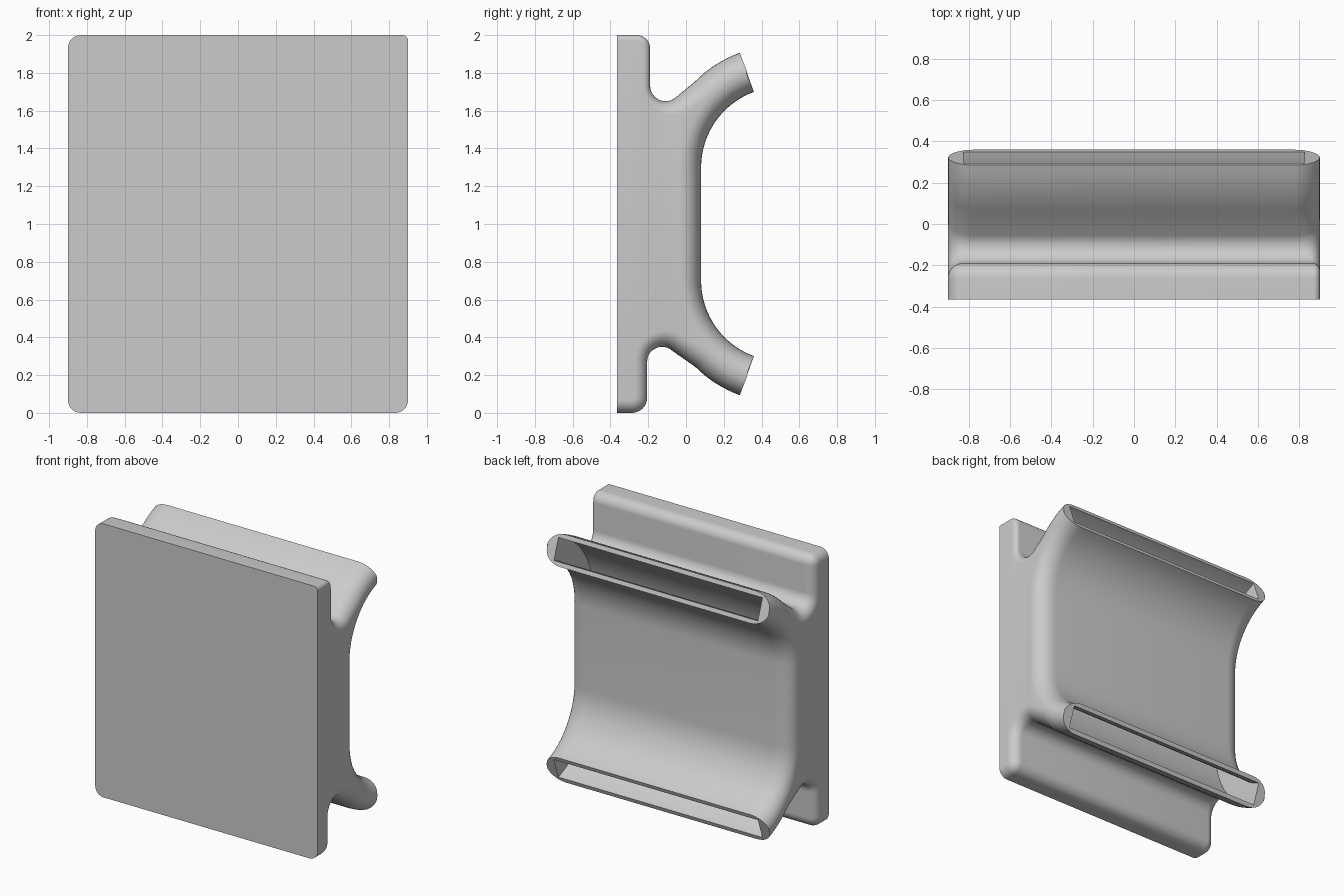
import bpy
import bmesh
from math import cos, sin, pi, radians
from mathutils import Vector

cube = bpy.data.objects.get("Cube")
if cube:
    bpy.data.objects.remove(cube, do_unlink=True)

HALF = 0.9                 # half width along x
BEND_Y, LOW, HIGH = 0.505, 0.7, 1.3   # centres of the two tube bends
INNER, OUTER = 0.425, 0.645           # radii of the bent tube walls
STEPS = 8                  # segments of the rounded side edges

grey = bpy.data.materials.new("light_grey")
grey.use_nodes = True
colour = (0.6, 0.6, 0.6, 1)
grey.diffuse_color = colour
grey.node_tree.nodes["Principled BSDF"].inputs["Base Color"].default_value = colour


def arc(y, z, r, a, b, n):
    """Points of an arc in the side plane, angles in degrees."""
    angles = [radians(a + (b - a) * i / n) for i in range(n + 1)]
    return [Vector((y + r * cos(t), z + r * sin(t))) for t in angles]


def loft(name, rings):
    """Closed solid through matching rings, with a flat cap at each end."""
    bm = bmesh.new()
    loops = [[bm.verts.new(p) for p in ring] for ring in rings]
    n = len(loops[0])
    for a, b in zip(loops, loops[1:]):
        for i in range(n):
            j = (i + 1) % n
            bm.faces.new((a[i], a[j], b[j], b[i]))
    bm.faces.new(loops[0][::-1])
    bm.faces.new(loops[-1])
    bmesh.ops.recalc_face_normals(bm, faces=bm.faces)
    mesh = bpy.data.meshes.new(name)
    bm.to_mesh(mesh)
    bm.free()
    mesh.materials.append(grey)
    obj = bpy.data.objects.new(name, mesh)
    bpy.context.collection.objects.link(obj)
    return obj


# Side profile: plate, concave fillets and the two flared tube ends
profile = [Vector((-0.365, 0))]
profile += arc(-0.286, 0.08, 0.08, -90, 0, 8)
profile += arc(-0.126, 0.27, 0.08, 180, 45, 12)
profile += arc(BEND_Y, LOW, OUTER, 225, 250, 8)
flat_edges = {len(profile) - 1}
profile += arc(BEND_Y, LOW, INNER, 250, 180, 16)
profile += arc(BEND_Y, HIGH, INNER, 180, 110, 16)
flat_edges.add(len(profile) - 1)
profile += arc(BEND_Y, HIGH, OUTER, 110, 135, 8)
profile += arc(-0.108, 1.732, 0.082, -50, -180, 12)
profile += arc(-0.26, 1.93, 0.07, 0, 90, 8)
profile.append(Vector((-0.365, 2)))
flat_edges.add(len(profile) - 1)


def edge_normal(i):
    d = (profile[(i + 1) % len(profile)] - profile[i]).normalized()
    return Vector((d.y, -d.x))


def inset_direction(i):
    """Inward direction that keeps the end faces and the front flat."""
    before = (i - 1) % len(profile)
    if before in flat_edges:
        return -edge_normal(i)
    if i in flat_edges:
        return -edge_normal(before)
    a, b = edge_normal(before), edge_normal(i)
    return -(a + b) / (1 + a.dot(b))


def side_ring(side, t):
    """One ring of the rounded side edge; t runs from 0 (start) to pi/2."""
    ring = []
    for i, p in enumerate(profile):
        blend = min(1, max(0, (p.x + 0.2) / 0.17))
        small = 0.03 if side > 0 and p.y > 1 else 0.068
        r = small + (0.105 - small) * blend
        width = r * (1 + 0.25 * blend)
        q = p + inset_direction(i) * r * (1 - cos(t))
        ring.append((side * (HALF - width * (1 - sin(t))), q.x, q.y))
    return ring


# Body with rounded sides
turns = [pi / 2 * k / STEPS for k in range(STEPS + 1)]
rings = [side_ring(-1, t) for t in reversed(turns)] + [side_ring(1, t) for t in turns]
body = loft("plate_with_curved_tube", rings)

# Curved rectangular channel through the tube
middle, gap = (INNER + OUTER) / 2, 0.079
path = []
for r, a, b in ((middle + gap, 110, 180), (middle - gap, 180, 110)):
    upper = arc(BEND_Y, HIGH, r, 108, 180, 16)
    lower = arc(BEND_Y, LOW, r, 180, 252, 16)
    wall = upper + lower
    path += wall if a < b else wall[::-1]
cutter = loft("channel_cutter", [[(x, p.x, p.y) for p in path] for x in (-0.825, 0.825)])
cutter.hide_render = True

cut = body.modifiers.new("channel", 'BOOLEAN')
cut.operation = 'DIFFERENCE'
cut.solver = 'EXACT'
cut.object = cutter
for o in bpy.context.selected_objects:
    o.select_set(False)
bpy.context.view_layer.objects.active = body
body.select_set(True)
bpy.ops.object.modifier_apply(modifier=cut.name)
bpy.data.objects.remove(cutter, do_unlink=True)
bpy.ops.object.shade_smooth_by_angle(angle=radians(30))
